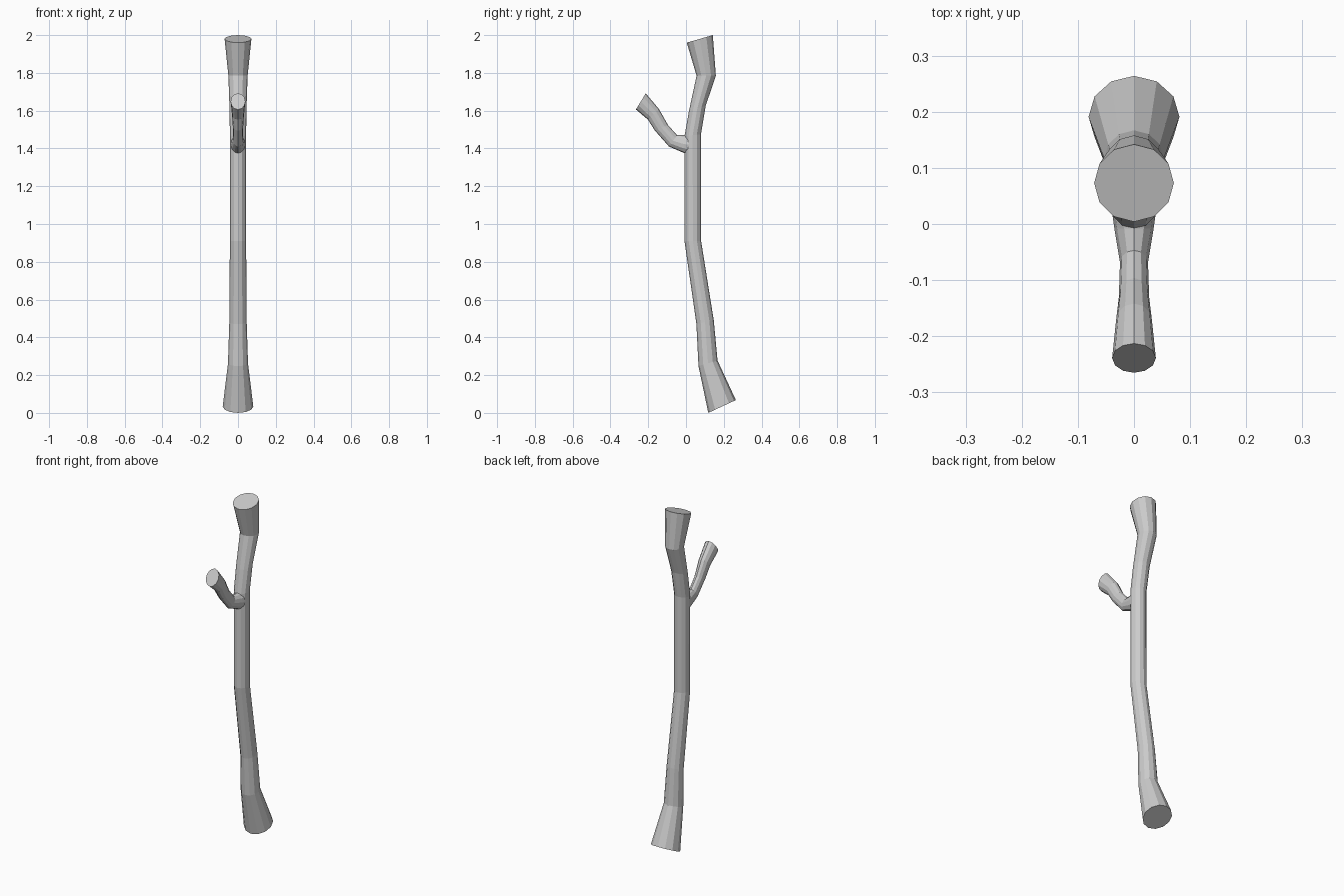
import bpy, bmesh, math
from mathutils import Vector

if "Cube" in bpy.data.objects:
    bpy.data.objects.remove(bpy.data.objects["Cube"])

SIDES = 12

def bent_tube(name, rings):
    """Each ring: front (y, z), back (y, z), half width in x."""
    bm = bmesh.new()
    loops = []
    for fy, fz, by, bz, rx in rings:
        front, back = Vector((0, fy, fz)), Vector((0, by, bz))
        c, v = (front + back) / 2, (back - front) / 2
        loops.append([bm.verts.new(c + Vector((rx * math.cos(a), 0, 0)) + v * math.sin(a))
                      for a in (math.tau * i / SIDES for i in range(SIDES))])
    for lo, hi in zip(loops, loops[1:]):
        for i in range(SIDES):
            j = (i + 1) % SIDES
            bm.faces.new((lo[i], lo[j], hi[j], hi[i]))
    bm.faces.new(loops[0][::-1])
    bm.faces.new(loops[-1])
    bmesh.ops.recalc_face_normals(bm, faces=bm.faces)
    mesh = bpy.data.meshes.new(name)
    bm.to_mesh(mesh)
    bm.free()
    obj = bpy.data.objects.new(name, mesh)
    bpy.context.collection.objects.link(obj)
    return obj

# Main trunk, flared at both cut ends
bent_tube("trunk", [
    (0.118, 0.000, 0.264, 0.068, 0.081),
    (0.066, 0.248, 0.167, 0.277, 0.053),
    (0.055, 0.470, 0.147, 0.490, 0.046),
    (-0.008, 0.910, 0.080, 0.910, 0.043),
    (-0.008, 1.465, 0.079, 1.475, 0.043),
    (0.016, 1.600, 0.104, 1.625, 0.045),
    (0.056, 1.785, 0.158, 1.785, 0.051),
    (0.004, 1.960, 0.142, 2.000, 0.071),
])

# Side branch, rooted inside the trunk and curving up to the front
bent_tube("branch", [
    (0.020, 1.367, 0.020, 1.475, 0.039),
    (-0.008, 1.375, -0.008, 1.470, 0.035),
    (-0.090, 1.410, -0.047, 1.470, 0.025),
    (-0.165, 1.495, -0.096, 1.525, 0.027),
    (-0.202, 1.553, -0.142, 1.607, 0.032),
    (-0.265, 1.606, -0.213, 1.692, 0.039),
])
